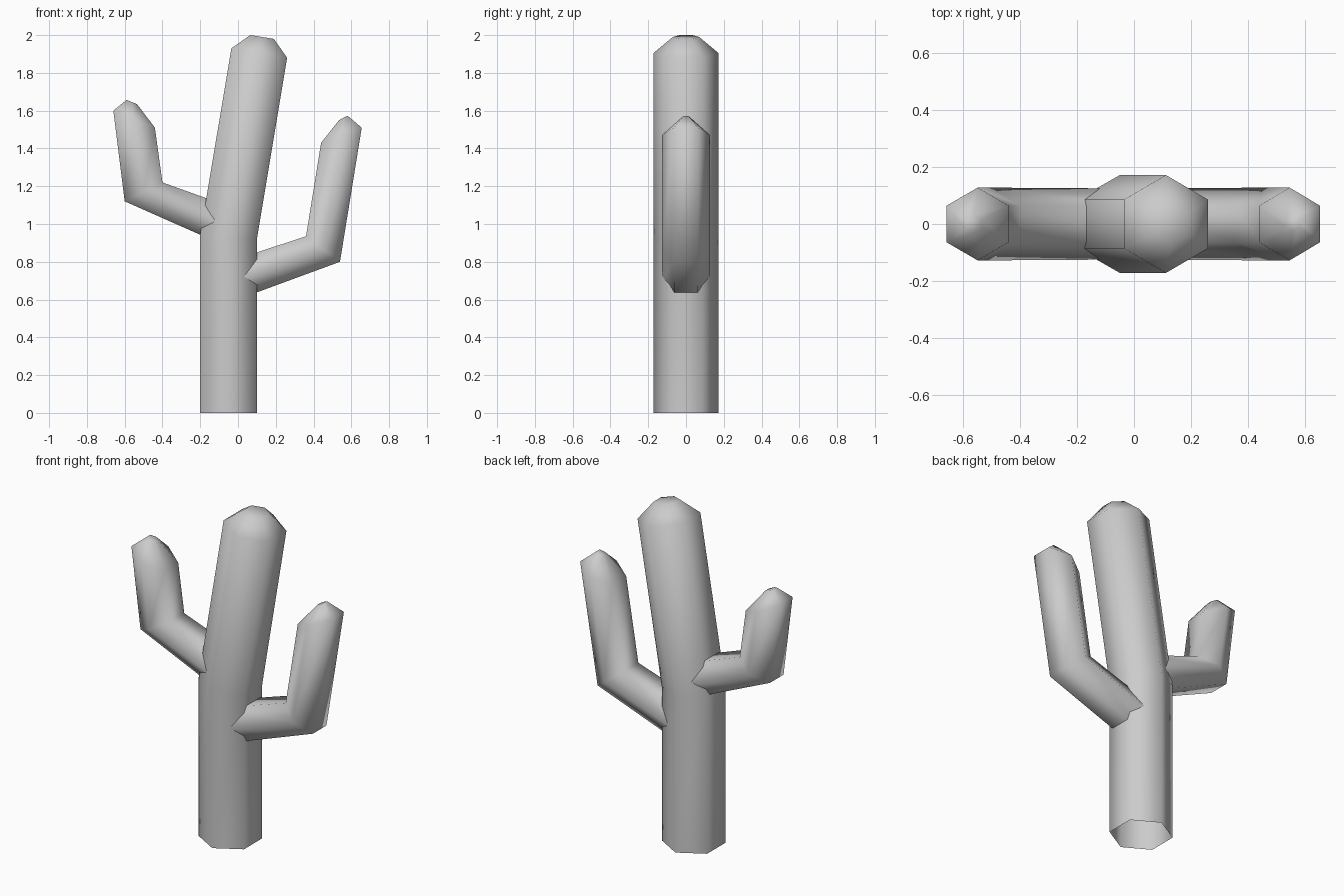
import bpy, bmesh

if "Cube" in bpy.data.objects:
    bpy.data.objects.remove(bpy.data.objects["Cube"])


def hex_limb(name, rings):
    """Loft a six-sided tube: each ring is (left x, z), (right x, z), half depth in y."""
    bm = bmesh.new()
    loops = []
    for (xl, zl), (xr, zr), d in rings:
        xm, zm = (xl + xr) / 2, (zl + zr) / 2
        loops.append([bm.verts.new(p) for p in (
            (xr, -d / 2, zr), (xr, d / 2, zr), (xm, d, zm),
            (xl, d / 2, zl), (xl, -d / 2, zl), (xm, -d, zm))])
    for a, b in zip(loops, loops[1:]):
        for i in range(6):
            j = (i + 1) % 6
            bm.faces.new((a[i], a[j], b[j], b[i]))
    bm.faces.new(loops[-1])  # tip; the base stays open
    for f in bm.faces:
        f.smooth = True
    mesh = bpy.data.meshes.new(name)
    bm.to_mesh(mesh)
    bm.free()
    ob = bpy.data.objects.new(name, mesh)
    bpy.context.collection.objects.link(ob)
    return ob


# Trunk: upright below, leaning above, blunt crown
hex_limb("trunk", [
    ((-0.20, 0.0), (0.10, 0.0), 0.172),
    ((-0.20, 0.945), (0.10, 0.92), 0.172),
    ((-0.035, 1.93), (0.26, 1.88), 0.172),
    ((0.065, 2.0), (0.19, 1.98), 0.07)])

# Lower arm on the right, rooted inside the trunk
hex_limb("right_arm", [
    ((-0.02, 0.81), (0.01, 0.605), 0.125),
    ((0.36, 0.935), (0.54, 0.80), 0.128),
    ((0.44, 1.43), (0.655, 1.51), 0.128),
    ((0.535, 1.55), (0.58, 1.573), 0.025)])

# Higher arm on the left
hex_limb("left_arm", [
    ((-0.08, 0.89), (-0.01, 1.08), 0.125),
    ((-0.60, 1.12), (-0.40, 1.22), 0.128),
    ((-0.66, 1.60), (-0.44, 1.51), 0.128),
    ((-0.59, 1.657), (-0.535, 1.635), 0.03)])
